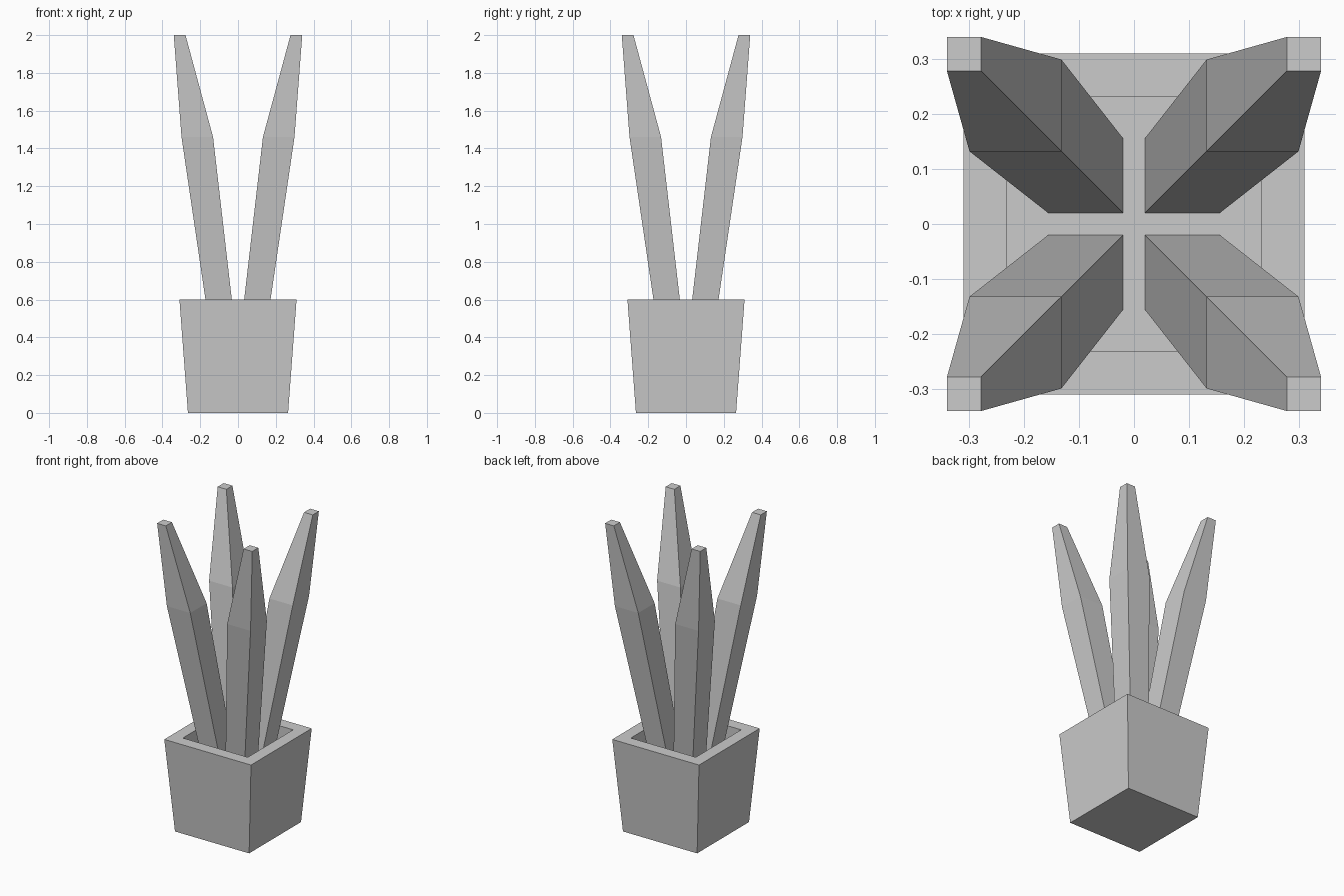
import bpy, bmesh

if "Cube" in bpy.data.objects:
    bpy.data.objects.remove(bpy.data.objects["Cube"])


def loft(name, rings, cap_start=True, cap_end=True):
    """Skin a stack of axis-aligned squares given as (low, high, z)."""
    bm = bmesh.new()
    loops = [[bm.verts.new((x, y, z)) for x, y in ((a, a), (b, a), (b, b), (a, b))]
             for a, b, z in rings]
    for lower, upper in zip(loops, loops[1:]):
        for i in range(4):
            j = (i + 1) % 4
            bm.faces.new((lower[i], lower[j], upper[j], upper[i]))
    if cap_start:
        bm.faces.new(loops[0][::-1])
    if cap_end:
        bm.faces.new(loops[-1])
    bmesh.ops.recalc_face_normals(bm, faces=bm.faces)
    mesh = bpy.data.meshes.new(name)
    bm.to_mesh(mesh)
    bm.free()
    obj = bpy.data.objects.new(name, mesh)
    bpy.context.collection.objects.link(obj)
    return obj


# Tapered square pot: outer wall, flat rim, recessed soil
SOIL_Z = 0.49
loft("pot", [(-0.265, 0.265, 0), (-0.31, 0.31, 0.6),
             (-0.232, 0.232, 0.6), (-0.232, 0.232, SOIL_Z)])

# Square-section leaf leaning outwards, mirrored to all four corners
leaves = loft("leaves", [(0.02, 0.156, SOIL_Z), (0.132, 0.299, 1.46),
                         (0.278, 0.34, 2.0)], cap_start=False)
mirror = leaves.modifiers.new("four_corners", 'MIRROR')
mirror.use_axis = (True, True, False)
mirror.use_mirror_merge = False
